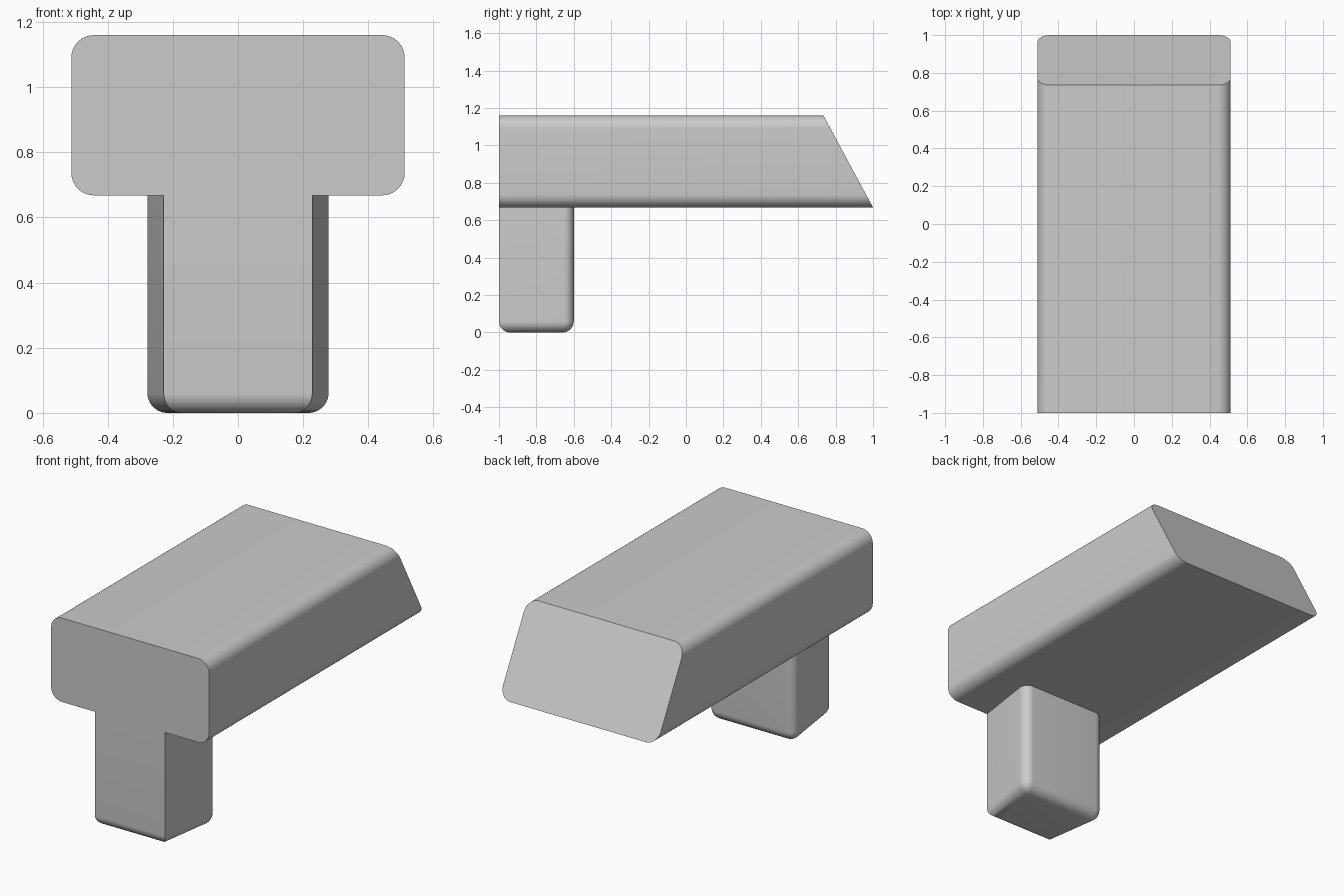
import bpy, bmesh, math

cube = bpy.data.objects.get("Cube")
if cube:
    bpy.data.objects.remove(cube, do_unlink=True)

grey = bpy.data.materials.new("plain grey")
grey.use_nodes = True
GREY = (0.6, 0.6, 0.6, 1)
grey.diffuse_color = GREY
grey.node_tree.nodes["Principled BSDF"].inputs["Base Color"].default_value = GREY


def prism(name, start, end, radius, rounded):
    """Join two matching outlines and round the edges picked by a rule."""
    bm = bmesh.new()
    a = [bm.verts.new(p) for p in start]
    b = [bm.verts.new(p) for p in end]
    bm.faces.new(a)
    bm.faces.new(b)
    for i in range(len(a)):
        j = (i + 1) % len(a)
        bm.faces.new((a[i], a[j], b[j], b[i]))
    bmesh.ops.recalc_face_normals(bm, faces=bm.faces)
    edges = [e for e in bm.edges if rounded(e.verts[0].co, e.verts[1].co)]
    bmesh.ops.bevel(bm, geom=edges, offset=radius, offset_type='OFFSET',
                    segments=10, profile=0.5, affect='EDGES', clamp_overlap=True)
    bmesh.ops.recalc_face_normals(bm, faces=bm.faces)
    mesh = bpy.data.meshes.new(name)
    bm.to_mesh(mesh)
    bm.free()
    mesh.materials.append(grey)
    obj = bpy.data.objects.new(name, mesh)
    bpy.context.collection.objects.link(obj)
    bpy.ops.object.select_all(action='DESELECT')
    obj.select_set(True)
    bpy.context.view_layer.objects.active = obj
    bpy.ops.object.shade_smooth_by_angle(angle=math.radians(30))
    return obj


# Long body: rounded lengthwise edges, flat front, slanted back end
HALF, LOW, HIGH = 0.512, 0.668, 1.16
corners = [(-HALF, LOW), (HALF, LOW), (HALF, HIGH), (-HALF, HIGH)]
prism("body",
      [(x, -1, z) for x, z in corners],
      [(x, 1 if z == LOW else 0.735, z) for x, z in corners],
      0.07, lambda p, q: abs(p.y - q.y) > 1)

# Leg: wider at the back, rounded underneath and on the rear uprights
FRONT, BACK = -1, -0.6
plan = [(-0.228, FRONT), (0.228, FRONT), (0.286, BACK), (-0.286, BACK)]
prism("leg",
      [(x, y, 0) for x, y in plan],
      [(x, y, LOW) for x, y in plan],
      0.06, lambda p, q: max(p.z, q.z) < 0.01
      or (abs(p.z - q.z) > 0.1 and p.y > -0.8))
